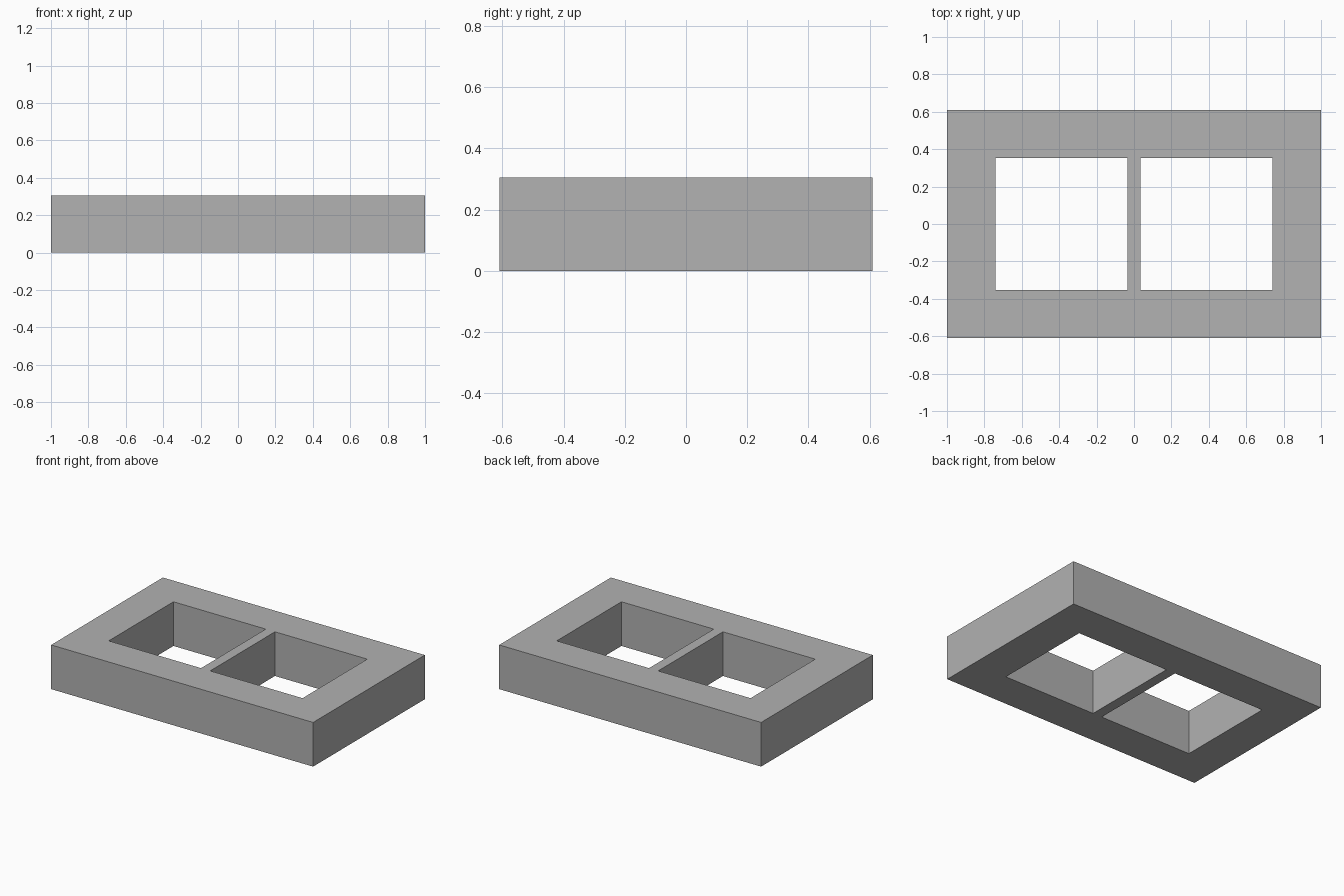
import bpy

default_cube = bpy.data.objects.get("Cube")
if default_cube:
    bpy.data.objects.remove(default_cube, do_unlink=True)

LENGTH, DEPTH, HEIGHT = 2.0, 1.218, 0.305
HOLE_INNER, HOLE_OUTER, HOLE_HALF_DEPTH = 0.035, 0.74, 0.353

# Plain grey concrete
grey = bpy.data.materials.new("grey")
grey.use_nodes = True
colour = (0.445, 0.445, 0.445, 1)
grey.diffuse_color = colour
grey.node_tree.nodes["Principled BSDF"].inputs["Base Color"].default_value = colour


def box(name, size, centre):
    bpy.ops.mesh.primitive_cube_add(size=1, location=centre)
    obj = bpy.context.object
    obj.name = name
    obj.scale = size
    bpy.ops.object.transform_apply(location=True, rotation=False, scale=True)
    obj.data.materials.append(grey)
    return obj


# Solid block
block = box("block", (LENGTH, DEPTH, HEIGHT), (0, 0, HEIGHT / 2))

# Two square openings right through, leaving a thin dividing wall
for side, name in ((1, "left"), (-1, "right")):
    cutter = box(name + "_opening_cutter",
                 (HOLE_OUTER - HOLE_INNER, 2 * HOLE_HALF_DEPTH, HEIGHT * 2),
                 (side * (HOLE_OUTER + HOLE_INNER) / 2, 0, HEIGHT / 2))
    cut = block.modifiers.new(name + "_opening", "BOOLEAN")
    cut.operation = "DIFFERENCE"
    cut.solver = "EXACT"
    cut.object = cutter
    bpy.context.view_layer.objects.active = block
    bpy.ops.object.modifier_apply(modifier=cut.name)
    bpy.data.objects.remove(cutter, do_unlink=True)
